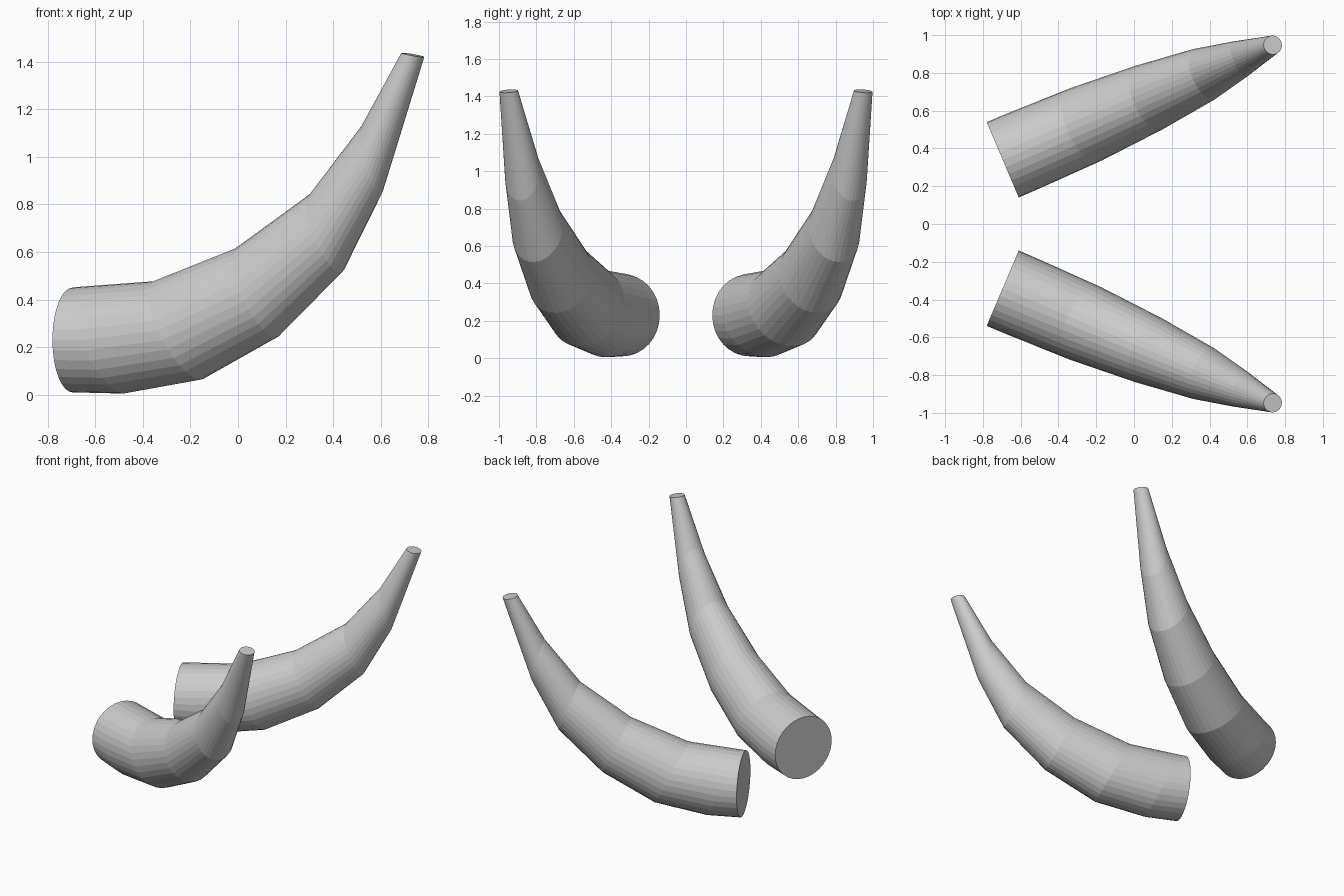
import bpy, bmesh, math
from mathutils import Vector

if "Cube" in bpy.data.objects:
    bpy.data.objects.remove(bpy.data.objects["Cube"])

SIDES = 32
ROOT = Vector((-0.695, 0.34, 0))          # start of the tusk on the ground plan
ALONG = Vector((0.92, 0.391, 0))          # heading of the tusk seen from above
ACROSS = Vector((-0.391, 0.92, 0))
UP = Vector((0, 0, 1))

# Cross-sections: distance along, height, half width, lean back, half height
RINGS = [
    (0.000, 0.230, 0.217, 0.000, 0.220),
    (0.128, 0.229, 0.216, 0.104, 0.224),
    (0.478, 0.270, 0.209, 0.104, 0.207),
    (0.842, 0.430, 0.183, 0.086, 0.188),
    (1.158, 0.680, 0.145, 0.064, 0.166),
    (1.366, 0.988, 0.100, 0.037, 0.146),
    (1.554, 1.428, 0.050, 0.048, 0.009),
]


def tusk(name, side):
    bm = bmesh.new()
    loops = []
    for dist, height, width, lean, tall in RINGS:
        centre = ROOT + ALONG * dist + UP * height
        loop = []
        for i in range(SIDES):
            a = 2 * math.pi * i / SIDES
            p = (centre + ACROSS * width * math.sin(a)
                 + (UP * tall - ALONG * lean) * math.cos(a))
            loop.append(bm.verts.new((p.x, p.y * side, p.z)))
        loops.append(loop)
    # side walls
    for lo, hi in zip(loops, loops[1:]):
        for i in range(SIDES):
            j = (i + 1) % SIDES
            bm.faces.new((lo[i], lo[j], hi[j], hi[i]))
    # root and tip caps
    bm.faces.new(loops[0])
    bm.faces.new(loops[-1])
    bmesh.ops.recalc_face_normals(bm, faces=bm.faces[:])
    mesh = bpy.data.meshes.new(name)
    bm.to_mesh(mesh)
    bm.free()
    bpy.context.collection.objects.link(bpy.data.objects.new(name, mesh))


# Mirrored pair
tusk("tusk_back", 1)
tusk("tusk_front", -1)
